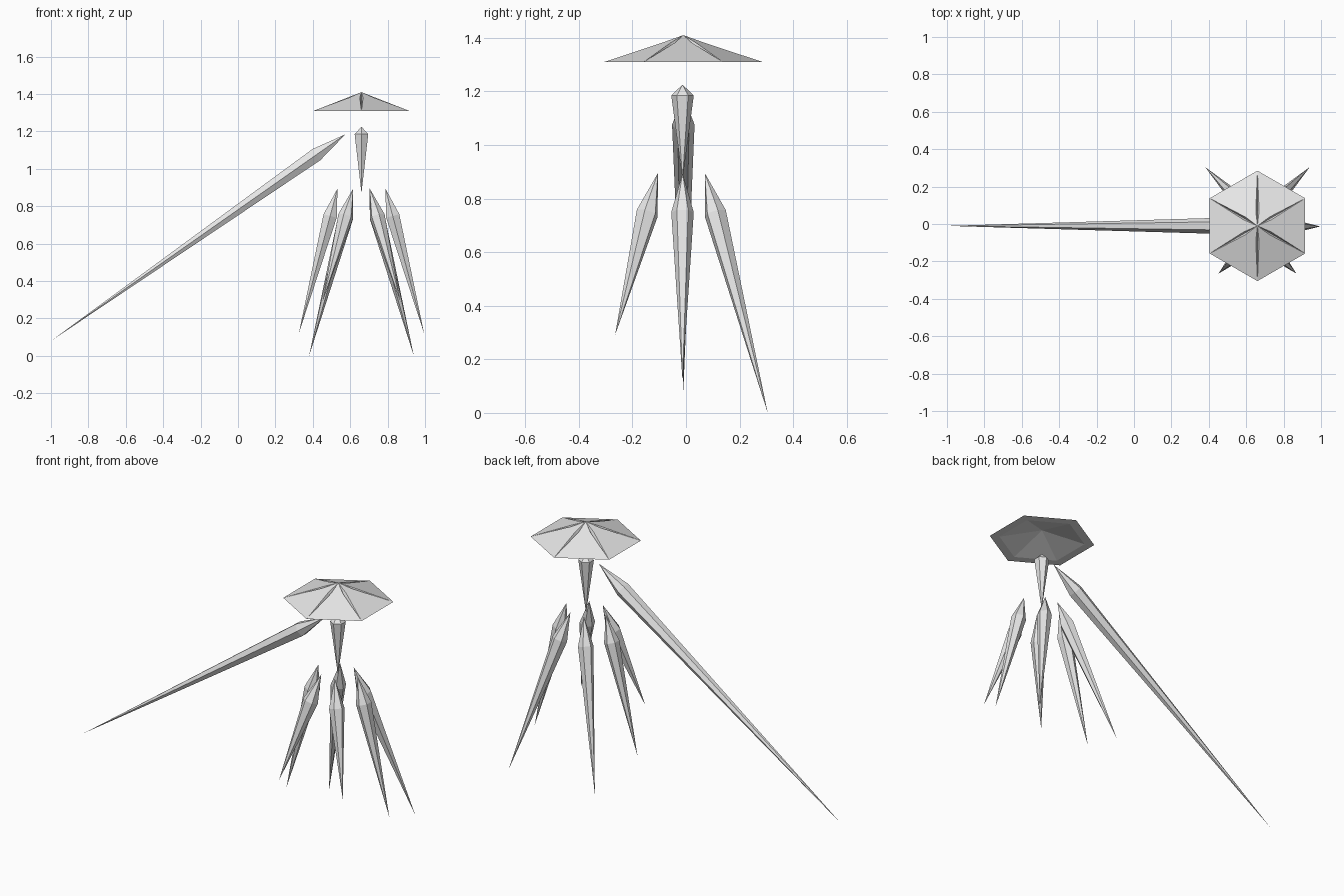
import bpy, bmesh
from math import cos, sin, radians
from mathutils import Vector

cube = bpy.data.objects.get("Cube")
if cube:
    bpy.data.objects.remove(cube, do_unlink=True)

grey = bpy.data.materials.new("light grey")
grey.use_nodes = True
grey.diffuse_color = (0.8, 0.8, 0.8, 1)
grey.node_tree.nodes["Principled BSDF"].inputs["Base Color"].default_value = (0.8, 0.8, 0.8, 1)

CX, CY = 0.66, -0.01   # body axis
SIDES = 6


def finish(name, bm):
    bmesh.ops.recalc_face_normals(bm, faces=bm.faces)
    mesh = bpy.data.meshes.new(name)
    bm.to_mesh(mesh)
    bm.free()
    mesh.materials.append(grey)
    obj = bpy.data.objects.new(name, mesh)
    bpy.context.collection.objects.link(obj)
    return obj


def spike(name, top, tip, shoulder, radius=0.042):
    """Six-sided double point, widest at a distance below its top."""
    top, tip = Vector(top), Vector(tip)
    axis = (tip - top).normalized()
    side = axis.cross(Vector((0, 0, 1)))
    side = side.normalized() if side.length > 0.01 else Vector((0, 1, 0))
    other = axis.cross(side)
    centre = top + axis * shoulder
    bm = bmesh.new()
    ends = [bm.verts.new(top), bm.verts.new(tip)]
    ring = []
    for i in range(SIDES):
        a = radians(60 * i)
        ring.append(bm.verts.new(centre + radius * (side * cos(a) + other * sin(a))))
    for i in range(SIDES):
        for end in ends:
            bm.faces.new((ring[i], ring[(i + 1) % SIDES], end))
    return finish(name, bm)


def cap(name, radius=0.295, rim_z=1.31, top_z=1.41):
    """Hexagonal canopy with a tapered groove on each ridge and a hollow underside."""
    bm = bmesh.new()
    middle = Vector((CX, CY, 0))
    apex = bm.verts.new(middle + Vector((0, 0, top_z)))
    hollow = bm.verts.new(middle + Vector((0, 0, 1.375)))
    slope = (top_z - rim_z) / (radius * cos(radians(30)))
    rim, inner, left, right, bed = [], [], [], [], []
    for i in range(SIDES):
        a = radians(30 + 60 * i)
        out = Vector((cos(a), sin(a), 0))
        across = Vector((-sin(a), cos(a), 0))
        rim.append(bm.verts.new(middle + out * radius + Vector((0, 0, rim_z))))
        inner.append(bm.verts.new(middle + out * 0.24 + Vector((0, 0, rim_z))))
        r, w = 0.08, 0.009
        z = top_z - slope * (r * cos(radians(30)) + w * 0.5)
        left.append(bm.verts.new(middle + out * r + across * w + Vector((0, 0, z))))
        right.append(bm.verts.new(middle + out * r - across * w + Vector((0, 0, z))))
        bed.append(bm.verts.new(middle + out * r + Vector((0, 0, z - 0.02))))
    for i in range(SIDES):
        j = (i + 1) % SIDES
        bm.faces.new((apex, left[i], rim[i], rim[j], right[j]))
        for edge in (left, right):
            bm.faces.new((apex, edge[i], bed[i]))
            bm.faces.new((edge[i], rim[i], bed[i]))
        bm.faces.new((rim[i], rim[j], inner[j], inner[i]))
        bm.faces.new((inner[i], inner[j], hollow))
    return finish(name, bm)


# Canopy, body and long arm
cap("canopy")
spike("body", (CX, -0.013, 1.225), (CX, -0.013, 0.87), 0.04)
spike("long_arm", (0.575, -0.01, 1.185), (-1.0, -0.01, 0.08), 0.19)

# Legs, mirrored about the body axis
for side, s in (("left", 1), ("right", -1)):
    spike(f"{side}_side_leg", (CX + s * 0.128, -0.013, 0.895), (CX + s * 0.335, -0.013, 0.12), 0.152)
    spike(f"{side}_front_leg", (CX + s * 0.044, -0.105, 0.895), (CX + s * 0.208, -0.265, 0.29), 0.16)
    spike(f"{side}_back_leg", (CX + s * 0.044, 0.07, 0.895), (CX + s * 0.28, 0.305, 0.0), 0.16)
